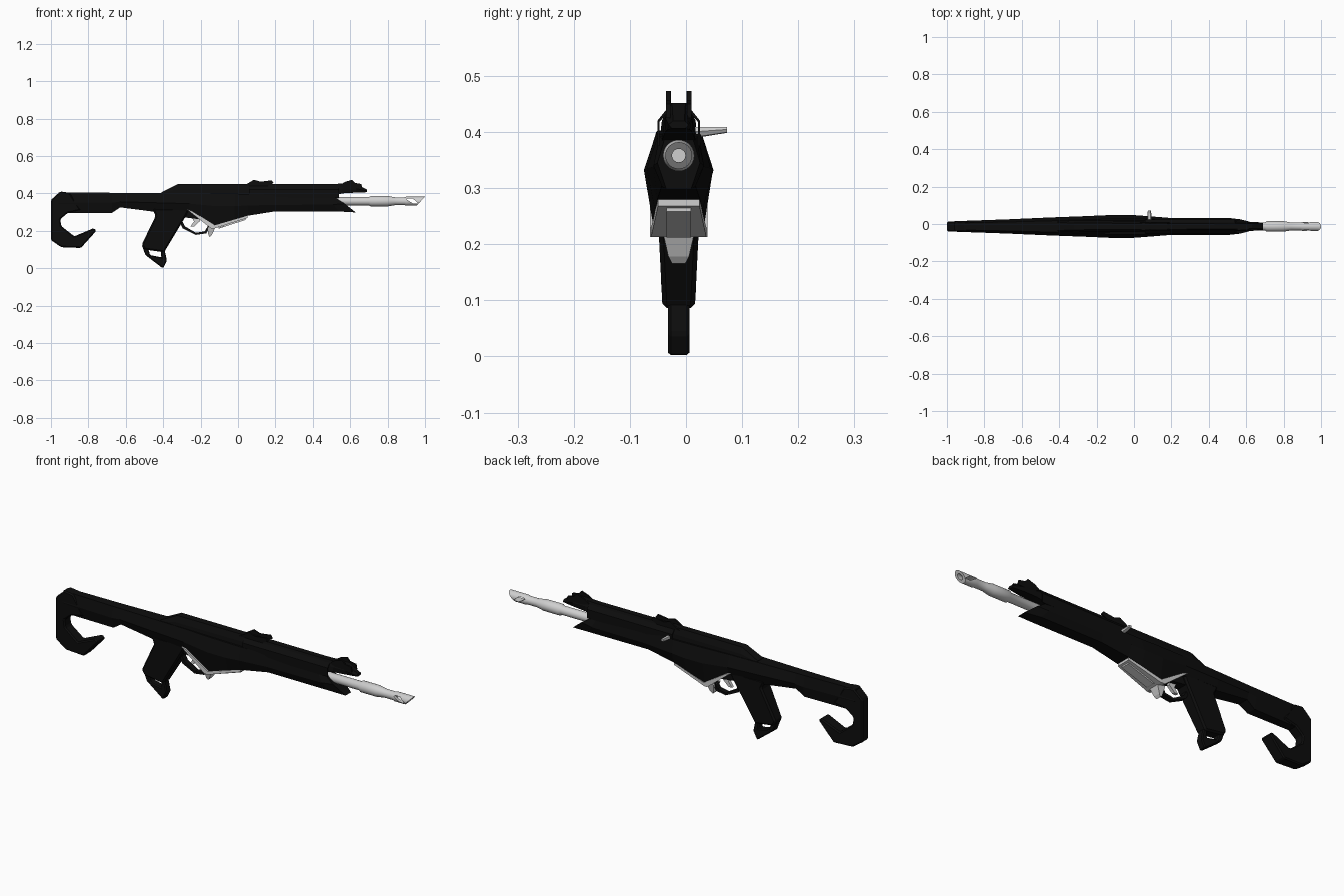
import bpy, bmesh
from math import cos, sin, tau
from mathutils import Vector

YC = -0.013      # centre plane of the gun
BORE_Z = 0.358   # height of the barrel axis

if "Cube" in bpy.data.objects:
    bpy.data.objects.remove(bpy.data.objects["Cube"])


def material(name, value):
    m = bpy.data.materials.new(name)
    m.use_nodes = True
    m.diffuse_color = (value, value, value, 1)
    m.node_tree.nodes["Principled BSDF"].inputs["Base Color"].default_value = (value, value, value, 1)
    return m


BLACK = material("matte black", 0.004)
SILVER = material("pale silver", 0.62)


def finish(name, bm, mat):
    bmesh.ops.recalc_face_normals(bm, faces=bm.faces)
    mesh = bpy.data.meshes.new(name)
    bm.to_mesh(mesh)
    bm.free()
    mesh.materials.append(mat)
    ob = bpy.data.objects.new(name, mesh)
    bpy.context.collection.objects.link(ob)
    return ob


def skin(name, rings, mat):
    """Join equal rings of points into a closed skin."""
    bm = bmesh.new()
    vs = [[bm.verts.new(p) for p in r] for r in rings]
    n = len(vs[0])
    for a, b in zip(vs, vs[1:]):
        for i in range(n):
            j = (i + 1) % n
            bm.faces.new((a[i], a[j], b[j], b[i]))
    bm.faces.new(vs[0])
    bm.faces.new(vs[-1])
    return finish(name, bm, mat)


def side_plate(name, pts, half, mat=BLACK, y=0.0, bevel=0):
    """Side outline (x, z) given thickness; half may vary over the outline."""
    w = half if callable(half) else lambda x, z: half
    rings = [[(x, YC + y + s * w(x, z), z) for x, z in pts] for s in (-1, 1)]
    ob = skin(name, rings, mat)
    if bevel:
        m = ob.modifiers.new("edge chamfer", "BEVEL")
        m.width, m.segments, m.limit_method = bevel, 1, "ANGLE"
    return ob


def long_section(name, pts, x0, x1, mat=BLACK):
    """Cross-section (y, z) run along the gun."""
    return skin(name, [[(x, YC + y, z) for y, z in pts] for x in (x0, x1)], mat)


def hex_loft(name, stations, mat=BLACK):
    """Stations: x, (top z, mid z, bottom z), (top, mid, bottom half widths), nose slant."""
    rings = []
    for x, zs, ws, slant in stations:
        half = [(x + slant * k, w, z) for k, (z, w) in enumerate(zip(zs, ws))]
        rings.append([(a, YC + w, z) for a, w, z in half] +
                     [(a, YC - w, z) for a, w, z in reversed(half)])
    return skin(name, rings, mat)


# Receiver, stock beam and handguard
hex_loft("receiver_and_handguard", [
    (-.96, (.405, .35, .295), (.018, .028, .02), 0),
    (-.675, (.403, .35, .295), (.024, .038, .024), 0),
    (-.63, (.403, .355, .325), (.025, .04, .028), 0),
    (-.45, (.403, .35, .302), (.03, .048, .033), 0),
    (-.26, (.403, .345, .305), (.036, .055, .04), 0),
    (-.125, (.40, .332, .226), (.04, .061, .044), 0),
    (-.02, (.398, .332, .26), (.04, .062, .042), 0),
    (.05, (.397, .335, .28), (.04, .057, .038), 0),
    (.2, (.396, .338, .304), (.036, .045, .03), 0),
    (.48, (.392, .34, .303), (.034, .045, .03), .03),
    (.51, (.385, .345, .298), (.026, .038, .022), .06),
])

# Hooked shoulder stock
side_plate("shoulder_hook", [
    (-.9, .403), (-.95, .41), (-1, .365), (-1, .15), (-.945, .112), (-.84, .108),
    (-.757, .2), (-.772, .214), (-.875, .17), (-.945, .225), (-.95, .262),
    (-.91, .295), (-.84, .31)],
    lambda x, z: .026 + .03 * (x + 1), bevel=.006)

# Pistol grip with an open loop at its foot
side_plate("pistol_grip", [
    (-.46, .32), (-.44, .28), (-.515, .125), (-.5, .1), (-.395, .085),
    (-.275, .285), (-.26, .32)],
    lambda x, z: .028 + .05 * max(0, z - .07), bevel=.008)
side_plate("grip_foot_loop", [
    (-.515, .125), (-.495, .07), (-.41, .005), (-.4, 0), (-.38, .04), (-.393, .1),
    (-.412, .1), (-.41, .058), (-.47, .07), (-.482, .11)], .019, bevel=.005)

# Top rail
hex_loft("top_rail", [
    (-.41, (.405, .4, .385), (.022, .028, .03), 0),
    (-.32, (.45, .42, .385), (.018, .03, .034), 0),
    (.5, (.45, .42, .385), (.014, .025, .03), 0),
    (.56, (.452, .425, .4), (.014, .025, .024), 0),
    (.63, (.452, .425, .404), (.012, .024, .02), 0),
    (.69, (.42, .413, .406), (.01, .018, .012), 0),
])
for side, s in (("left", 1), ("right", -1)):
    long_section(side + "_rail_guard", [
        (s * .038, .375), (s * .038, .42), (s * .022, .44),
        (s * .02, .435), (s * .034, .418), (s * .034, .375)], .06, .54)
    # Paired sight wings
    side_plate(side + "_rear_sight", [
        (.03, .44), (.05, .452), (.085, .473), (.12, .462), (.18, .47), (.19, .455),
        (.16, .44)], .004, y=s * .018)
    side_plate(side + "_front_sight", [
        (.54, .44), (.57, .46), (.61, .473), (.625, .456), (.66, .45), (.665, .425),
        (.58, .425)], .004, y=s * .019)
    # Bright trim down the rear of the magazine well
    side_plate(side + "_rear_trim", [
        (-.275, .315), (-.25, .308), (-.125, .23), (-.125, .213), (-.145, .213)],
        .005, SILVER, y=s * .046)

# Flared plate under the receiver
side_plate("lower_plate", [
    (-.15, .218), (-.125, .213), (.05, .268), (.05, .28), (-.125, .229)],
    lambda x, z: .051 - .014 * (x + .15) / .2, SILVER)
side_plate("plate_centre_rib", [(-.11, .215), (-.1, .212), (.04, .258), (.04, .27)], .022, SILVER)

# Release lever below the plate
side_plate("release_lever", [(-.165, .22), (-.12, .22), (-.14, .178), (-.15, .166), (-.158, .175)],
           lambda x, z: .012 + .016 * min(1, (z - .166) / .03), SILVER)

# Trigger and its open guard
guard = [(-.315, .25), (-.295, .212), (-.225, .178), (-.17, .186), (-.15, .22)]
inner = [(x + (.012 if x < -.25 else -.008 if x > -.2 else 0), z + .011) for x, z in reversed(guard)]
side_plate("trigger_guard", guard + inner, .014)
side_plate("trigger", [(-.26, .3), (-.235, .25), (-.255, .222), (-.235, .222), (-.205, .25), (-.2, .3)],
           .008, SILVER)
side_plate("trigger_housing", [(-.3, .31), (-.29, .272), (-.21, .262), (-.17, .25), (-.15, .3)], .026)

# Bolt handle on the far side, thinned toward its tip
bolt = side_plate("bolt_handle", [
    (.07, .392), (.078, .388), (.09, .39), (.095, .4), (.088, .409), (.073, .409)],
    .032, SILVER, y=.054)
for v in bolt.data.vertices:
    if v.co.y > .06:
        v.co.x = .083 + (v.co.x - .083) * .7
        v.co.z = .409 + (v.co.z - .409) * .5


# Barrel and obliquely cut muzzle
def turned(name, profile, mat, sides=24):
    rings = [[(x, YC + r * cos(tau * i / sides), BORE_Z + r * sin(tau * i / sides))
              for i in range(sides)] for x, r in profile]
    return skin(name, rings, mat)


def cut(target, cutter):
    m = target.modifiers.new("cut", "BOOLEAN")
    m.operation, m.object, m.solver = "DIFFERENCE", cutter, "EXACT"
    cutter.hide_render = True
    bpy.context.view_layer.objects.active = target
    bpy.ops.object.modifier_apply(modifier=m.name)
    bpy.data.objects.remove(cutter)


barrel = turned("barrel", [
    (.42, .022), (.7, .022), (.71, .028), (.8, .028), (.84, .021), (.89, .021),
    (.9, .024), (1.02, .024)], SILVER)
bm = bmesh.new()
bm.from_mesh(barrel.data)
cut_result = bmesh.ops.bisect_plane(
    bm, geom=bm.verts[:] + bm.edges[:] + bm.faces[:],
    plane_co=Vector((1, YC, BORE_Z + .024)), plane_no=Vector((.048, 0, -.045)), clear_outer=True)
bmesh.ops.contextual_create(bm, geom=[e for e in cut_result["geom_cut"] if isinstance(e, bmesh.types.BMEdge)])
bmesh.ops.recalc_face_normals(bm, faces=bm.faces)
bm.to_mesh(barrel.data)
bm.free()
cut(barrel, turned("bore_cutter", [(.9, .012), (1.1, .012)], SILVER, 16))
cut(barrel, side_plate("slot_cutter", [(.9, .368), (.91, .372), (.935, .372), (.965, .346), (.935, .346)],
                       .06, SILVER))

bpy.ops.object.select_all(action="DESELECT")
barrel.select_set(True)
bpy.context.view_layer.objects.active = barrel
bpy.ops.object.shade_smooth_by_angle(angle=.6)
